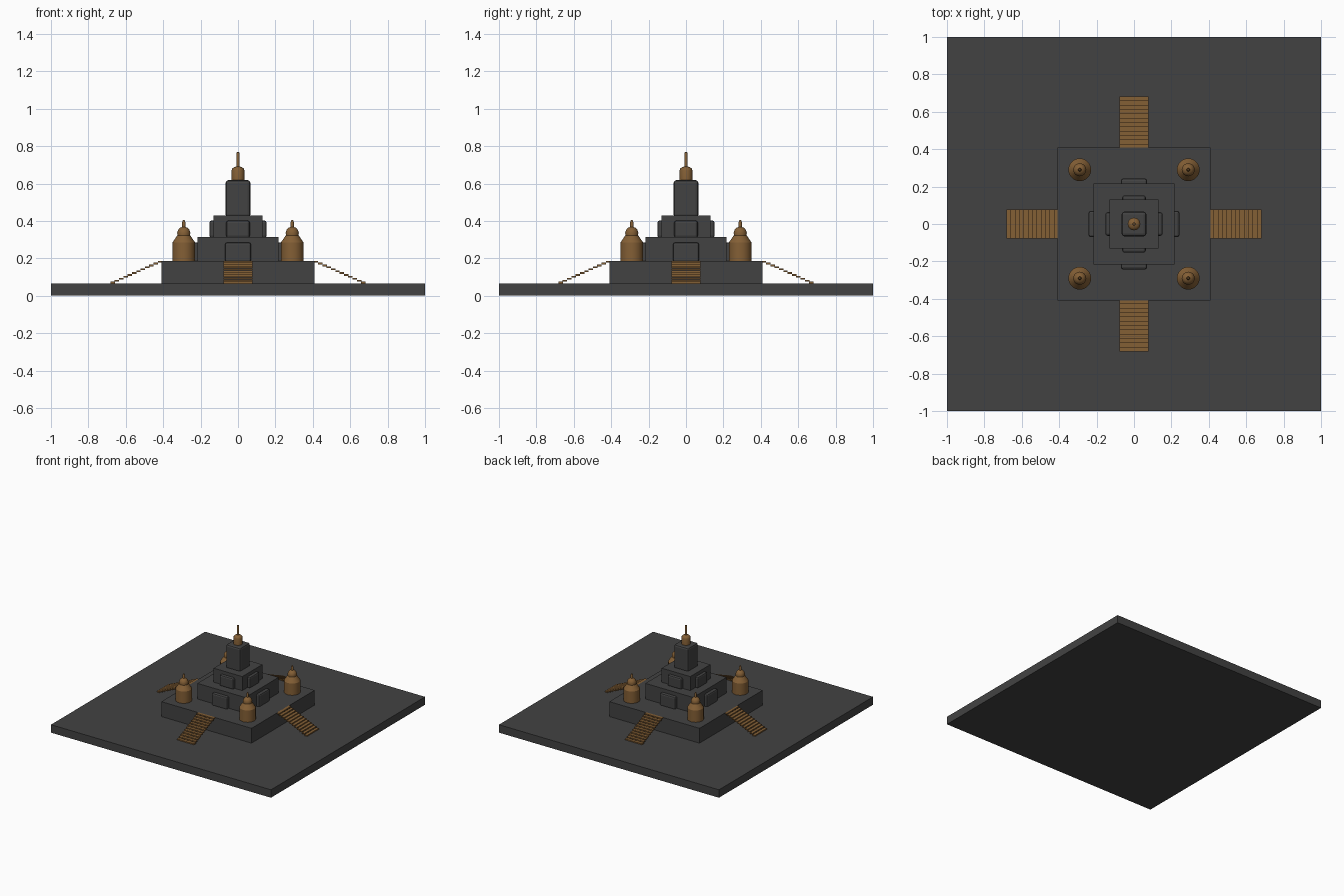
import bpy, bmesh
from math import pi
from mathutils import Matrix, Vector

cube = bpy.data.objects.get("Cube")
if cube:
    bpy.data.objects.remove(cube, do_unlink=True)


def material(name, rgb):
    m = bpy.data.materials.new(name)
    m.use_nodes = True
    m.diffuse_color = (*rgb, 1)
    m.node_tree.nodes["Principled BSDF"].inputs["Base Color"].default_value = (*rgb, 1)
    return m


STONE = material("dark stone", (0.055, 0.055, 0.055))
BRONZE = material("bronze brown", (0.23, 0.115, 0.036))


def finish(bm, name, mat):
    bmesh.ops.recalc_face_normals(bm, faces=bm.faces)
    mesh = bpy.data.meshes.new(name)
    bm.to_mesh(mesh)
    bm.free()
    mesh.materials.append(mat)
    ob = bpy.data.objects.new(name, mesh)
    bpy.context.collection.objects.link(ob)
    return ob


def add_box(bm, lo, hi):
    lo, hi = Vector(lo), Vector(hi)
    mat = Matrix.Translation((lo + hi) / 2) @ Matrix.Diagonal((*(hi - lo), 1))
    bmesh.ops.create_cube(bm, size=1, matrix=mat)


def box(name, lo, hi, bevel=0):
    bm = bmesh.new()
    add_box(bm, lo, hi)
    ob = finish(bm, name, STONE)
    if bevel:
        mod = ob.modifiers.new("soft edges", "BEVEL")
        mod.width = bevel
        mod.segments = 2
    return ob


def lathe(name, profile, location, sides=20):
    bm = bmesh.new()
    verts = [bm.verts.new((r, 0, z)) for r, z in profile]
    edges = [bm.edges.new(pair) for pair in zip(verts, verts[1:])]
    bmesh.ops.spin(bm, geom=verts + edges, cent=(0, 0, 0), axis=(0, 0, 1),
                   angle=2 * pi, steps=sides)
    bmesh.ops.remove_doubles(bm, verts=bm.verts, dist=0.0005)
    ob = finish(bm, name, BRONZE)
    ob.location = location
    ob.select_set(True)
    bpy.context.view_layer.objects.active = ob
    bpy.ops.object.shade_smooth_by_angle(angle=pi / 6)
    ob.select_set(False)
    return ob


# Stepped stone body: half width, bottom, top
TIERS = {"ground_slab": (1, 0, 0.065), "terrace": (0.41, 0.065, 0.187),
         "lower_tier": (0.217, 0.187, 0.315), "upper_tier": (0.13, 0.315, 0.43)}
for name, (h, z0, z1) in TIERS.items():
    box(name, (-h, -h, z0), (h, h, z1))
box("tower", (-0.066, -0.066, 0.42), (0.066, 0.066, 0.618), 0.014)

# Projecting blocks and stairs, repeated on all four sides
STEPS = 12
for i, side in enumerate(("front", "left", "back", "right")):
    turn = Matrix.Rotation(i * pi / 2, 4, "Z")
    for level, w, near, far, z0, z1 in (("lower", 0.07, 0.2, 0.243, 0.18, 0.285),
                                        ("upper", 0.063, 0.11, 0.153, 0.31, 0.402)):
        block = box(f"{side}_{level}_niche", (-w, -far, z0), (w, -near, z1), 0.012)
        block.matrix_world = turn
    bm = bmesh.new()
    for k in range(STEPS):
        y = -0.405 - k * 0.023
        z = 0.187 - k * 0.0102
        add_box(bm, (-0.077, y - 0.024, z - 0.009), (0.077, y, z))
    finish(bm, f"{side}_stairs", BRONZE).matrix_world = turn

# Corner shrines
SHRINE = [(0, 0), (0.061, 0), (0.061, 0.098), (0.055, 0.107), (0.034, 0.137),
          (0.035, 0.15), (0.031, 0.165), (0.02, 0.177), (0.009, 0.182),
          (0.009, 0.205), (0.005, 0.218), (0, 0.22)]
for x, lr in ((-0.29, "right"), (0.29, "left")):
    for y, fb in ((-0.29, "front"), (0.29, "back")):
        lathe(f"{fb}_{lr}_shrine", SHRINE, (x, y, 0.186))

# Crown and spire on the tower
CROWN = [(0, 0), (0.034, 0), (0.034, 0.053), (0.031, 0.062), (0.022, 0.07),
         (0.009, 0.074), (0.009, 0.14), (0.006, 0.15), (0, 0.151)]
lathe("crown_spire", CROWN, (0, 0, 0.617))
